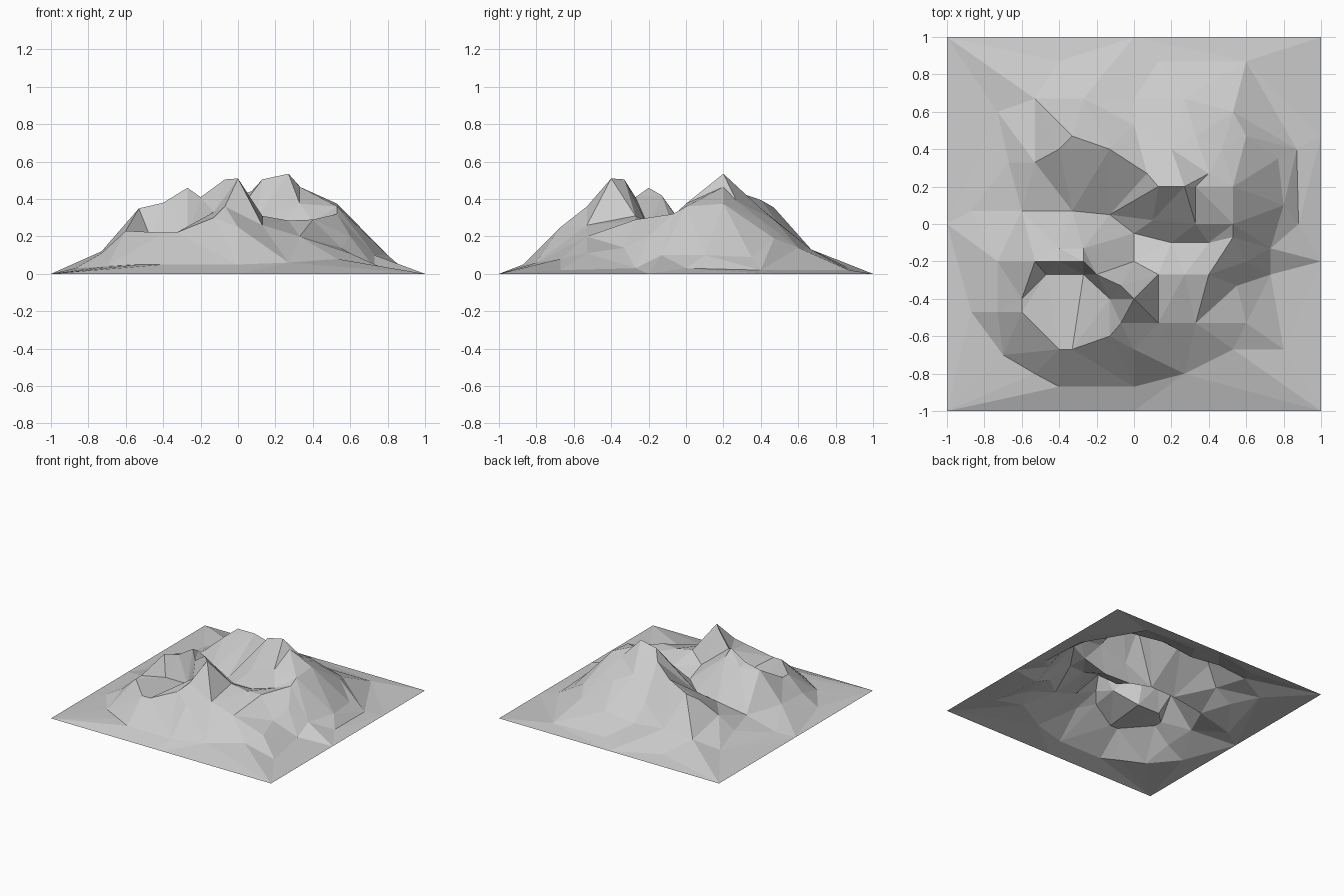
import bpy
from mathutils import Vector
from mathutils.geometry import delaunay_2d_cdt

# Main crest: curls from the west, over the summit, round the east rim, back west
crest = [(-.67, .33, .09), (-.53, .33, .18), (-.4, .4, .3), (-.33, .47, .355),
         (-.13, .4, .395), (.07, .27, .44), (.13, .2, .505), (.27, .2, .535),
         (.33, .2, .465), (.4, .27, .39), (.53, .2, .375), (.53, 0, .36),
         (.53, -.07, .32), (.4, -.27, .29), (.27, -.27, .285), (.13, -.27, .31),
         (0, -.4, .51), (-.07, -.33, .505), (-.2, -.27, .41), (-.27, -.2, .46),
         (-.4, -.2, .38), (-.53, -.2, .35), (-.73, -.2, .12)]

# South-west hollow: rim, and floor at the foot of the wall
hollow_rim = [(-.53, -.2, .35), (-.6, -.4, .23), (-.6, -.47, .23), (-.4, -.67, .22),
              (-.33, -.67, .22), (-.13, -.6, .3), (-.07, -.53, .36), (0, -.4, .51)]
hollow_floor = [(-.47, -.27, .2), (-.27, -.27, .2), (-.13, -.4, .33)]

# Central valley, open to the west, with its side shelves
valley = [(-.87, .07, .03), (-.6, .07, .1), (-.33, .07, .14), (-.13, .05, .16),
          (0, -.05, .19), (.2, -.1, .22), (.4, -.1, .28)]
north_shelf = [(.1, .02, .3), (.33, 0, .375), (.53, 0, .36)]
south_shelf = [(-.4, -.13, .36), (-.27, -.13, .42), (0, -.2, .25)]

# Outer slopes
north_slope = [(-.53, .67, .11), (-.27, .67, .13), (0, .67, .1), (.27, .67, .13),
               (.53, .6, .14), (.6, .47, .19)]
north_shoulder = [(0, .53, .22), (.2, .4, .35), (.33, .47, .29), (.47, .4, .29)]
east_slope = [(.77, .35, .09), (.8, .1, .1), (.73, -.13, .1), (.6, -.2, .2)]
gully = [(.55, -.33, .14), (.73, -.27, .03)]
south_slope = [(0, -.67, .25), (.13, -.53, .26), (.33, -.53, .2), (.6, -.53, .11)]
foot = [(-.73, .6, .05), (-.4, .87, .03), (.13, .87, .03), (.6, .87, .02),
        (.87, .4, .02), (.88, 0, .03), (.8, -.67, .02), (.53, -.67, .08),
        (.27, -.8, .06), (0, -.87, .05), (-.4, -.87, .05), (-.53, -.8, .05),
        (-.7, -.7, .04), (-.73, -.47, .11), (-.87, -.47, .03)]
border = [(-1, -1, 0), (0, -1, 0), (1, -1, 0), (1, -.2, 0), (1, .47, 0), (1, 1, 0),
          (0, 1, 0), (-1, 1, 0), (-1, 0, 0), (-1, -1, 0)]

# Break lines become fixed edges of one triangulated sheet
index, edges = {}, []


def add(points, linked=True):
    ids = [index.setdefault(p, len(index)) for p in points]
    if linked:
        edges.extend(zip(ids, ids[1:]))


for line in (border, crest, hollow_rim, hollow_floor, valley, north_shelf,
             south_shelf, north_shoulder, gully, south_slope):
    add(line)
for cloud in (north_slope, east_slope, foot):
    add(cloud, linked=False)

pts = list(index)
flat, _, tris, origin, _, _ = delaunay_2d_cdt(
    [Vector(p[:2]) for p in pts], edges, [], 0, 1e-5)
verts = [(v.x, v.y, pts[o[0]][2] if o else 0.2) for v, o in zip(flat, origin)]

# Mountain sheet
mesh = bpy.data.meshes.new("mountain_terrain")
mesh.from_pydata(verts, [], [tuple(t) for t in tris])
mesh.update()
bpy.context.collection.objects.link(bpy.data.objects.new("mountain_terrain", mesh))
